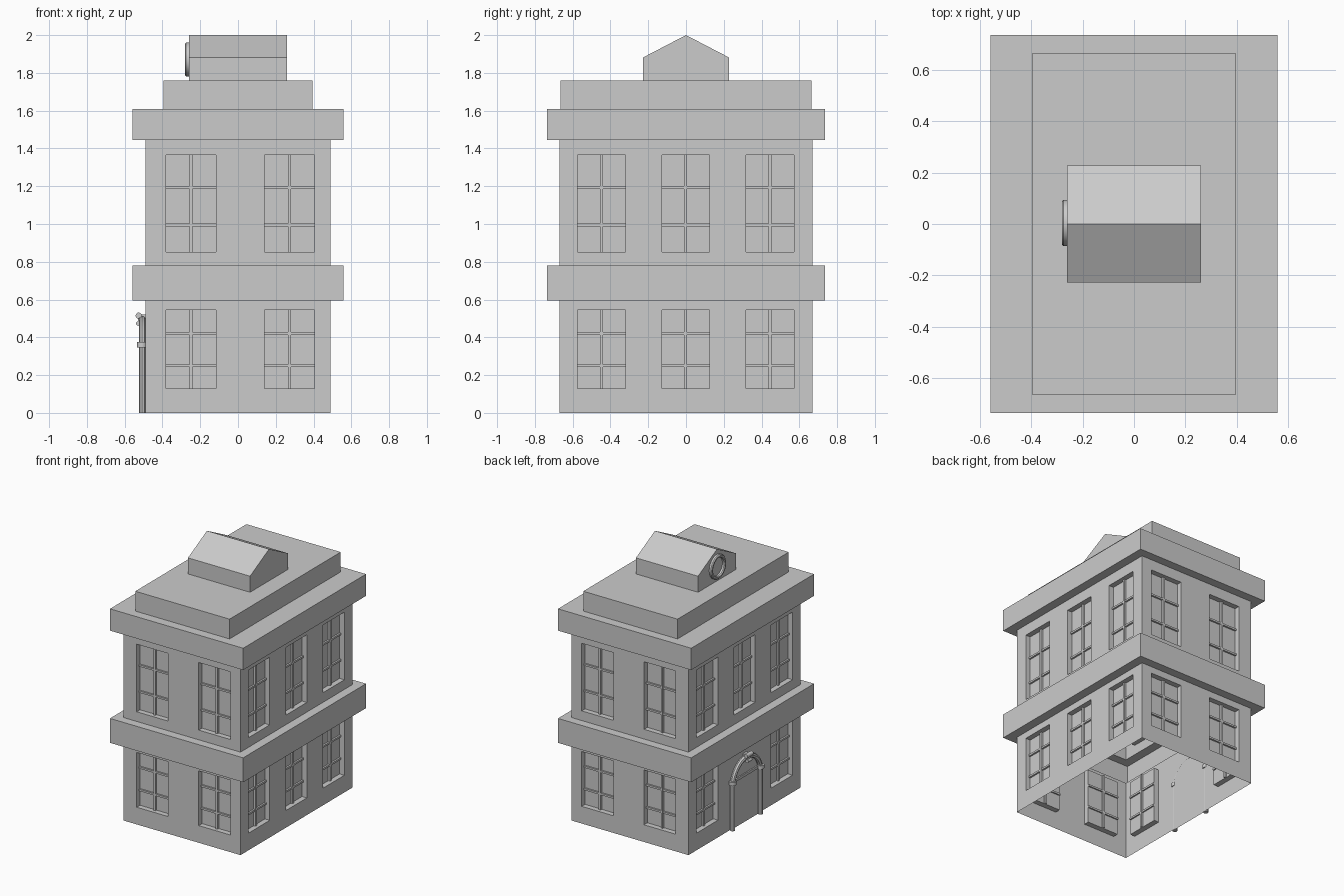
import bpy, bmesh
from math import pi, sin, cos
from mathutils import Matrix, Vector

if "Cube" in bpy.data.objects:
    bpy.data.objects.remove(bpy.data.objects["Cube"])

HX, HY = 0.49, 0.67      # wall half sizes
DEPTH = 0.04             # window recess


def finish(bm, name, smooth=False, normals=True):
    if normals:
        bmesh.ops.recalc_face_normals(bm, faces=bm.faces)
    me = bpy.data.meshes.new(name)
    bm.to_mesh(me)
    bm.free()
    ob = bpy.data.objects.new(name, me)
    bpy.context.collection.objects.link(ob)
    if smooth:
        bpy.context.view_layer.objects.active = ob
        ob.select_set(True)
        bpy.ops.object.shade_smooth_by_angle()
        ob.select_set(False)
    return ob


def add_box(bm, lo, hi):
    lo, hi = Vector(lo), Vector(hi)
    size = hi - lo
    bmesh.ops.create_cube(bm, size=1, matrix=Matrix.Translation((lo + hi) / 2)
                          @ Matrix.Diagonal((*size, 1)))


def add_cyl(bm, centre, r, h, axis='Z', seg=20):
    rot = {'Z': Matrix(), 'X': Matrix.Rotation(pi / 2, 4, 'Y'),
           'Y': Matrix.Rotation(pi / 2, 4, 'X')}[axis]
    bmesh.ops.create_cone(bm, cap_ends=True, segments=seg, radius1=r, radius2=r,
                          depth=h, matrix=Matrix.Translation(centre) @ rot)


def wall(name, turn, half, dist, z0, z1, wins, wz, bars):
    """Wall facing -y with recessed windows, turned about z."""
    bm = bmesh.new()
    us = [-half] + [u for w in wins for u in w] + [half]
    zs = [z0, wz[0], wz[1], z1]

    def quad(*pts):
        bm.faces.new([bm.verts.new(p) for p in pts])

    for i in range(len(us) - 1):
        for j in range(3):
            a, b, c, d = us[i], us[i + 1], zs[j], zs[j + 1]
            hole = i % 2 == 1 and j == 1
            y, yp = -dist, -dist + DEPTH
            f = yp if hole else y
            quad((a, f, c), (b, f, c), (b, f, d), (a, f, d))
            if hole:                       # reveals
                quad((a, y, c), (b, y, c), (b, yp, c), (a, yp, c))
                quad((a, yp, d), (b, yp, d), (b, y, d), (a, y, d))
                quad((a, y, c), (a, yp, c), (a, yp, d), (a, y, d))
                quad((b, yp, c), (b, y, c), (b, y, d), (b, yp, d))
    bmesh.ops.remove_doubles(bm, verts=bm.verts, dist=1e-5)
    rot = Matrix.Rotation(turn * pi / 2, 4, 'Z')
    bm.transform(rot)
    finish(bm, name + "_wall", normals=False)

    # glazing bars
    bm = bmesh.new()
    f0, f1 = -dist + DEPTH - 0.015, -dist + DEPTH + 0.012
    for a, b in wins:
        m = (a + b) / 2
        add_box(bm, (m - 0.008, f0, wz[0]), (m + 0.008, f1, wz[1]))
        for z in bars:
            add_box(bm, (a, f0 + 0.002, z - 0.007), (b, f1 - 0.002, z + 0.007))
    bm.transform(rot)
    finish(bm, name + "_window_bars")


# four walls on two storeys
ends = [(-0.38, -0.117), (0.14, 0.405)]
back = [(-b, -a) for a, b in reversed(ends)]
side = [(-0.575, -0.32), (-0.128, 0.124), (0.317, 0.573)]
left = [(-b, -a) for a, b in reversed(side)]
for floor, z0, z1, wz, bars in (("lower", 0, 0.595, (0.13, 0.545), (0.42, 0.25)),
                                ("upper", 0.78, 1.445, (0.853, 1.365), (1.193, 0.995))):
    lw = [left[0], left[2]] if floor == "lower" else left
    wall(floor + "_front", 0, HX, HY, z0, z1, ends, wz, bars)
    wall(floor + "_right", 1, HY, HX, z0, z1, side, wz, bars)
    wall(floor + "_back", 2, HX, HY, z0, z1, back, wz, bars)
    wall(floor + "_left", 3, HY, HX, z0, z1, lw, wz, bars)


def stepped(name, rings, cap=False):
    """Skin stacked rectangles (half x, half y, z)."""
    bm = bmesh.new()
    loops = [[bm.verts.new((sx * x, sy * y, z)) for sx, sy in
              ((-1, -1), (1, -1), (1, 1), (-1, 1))] for x, y, z in rings]
    for lo, hi in zip(loops, loops[1:]):
        for i in range(4):
            k = (i + 1) % 4
            bm.faces.new((lo[i], lo[k], hi[k], hi[i]))
    if cap:
        bm.faces.new(loops[-1])
    finish(bm, name, normals=False)


# projecting bands and stepped roof
BX, BY = 0.558, 0.735
stepped("middle_band", [(HX, HY, 0.595), (BX, BY, 0.595), (BX, BY, 0.78), (HX, HY, 0.78)])
stepped("cornice_and_roof", [(HX, HY, 1.445), (BX, BY, 1.445), (BX, BY, 1.61),
                             (0.395, 0.665, 1.61), (0.395, 0.665, 1.76)], cap=True)

# gabled attic
bm = bmesh.new()
prof = [(-0.227, 1.76), (0.227, 1.76), (0.227, 1.882), (0, 2.0), (-0.227, 1.882)]
face = bm.faces.new([bm.verts.new((-0.26, y, z)) for y, z in prof])
ext = bmesh.ops.extrude_face_region(bm, geom=[face])
bmesh.ops.translate(bm, vec=(0.52, 0, 0),
                    verts=[v for v in ext["geom"] if isinstance(v, bmesh.types.BMVert)])
finish(bm, "attic")

# round attic window ring
bm = bmesh.new()
section = [(0.09, -0.258), (0.09, -0.274), (0.084, -0.281), (0.073, -0.281),
           (0.068, -0.274), (0.068, -0.258)]
N = 32
rows = [[bm.verts.new((x, 0.004 + r * cos(2 * pi * i / N), 1.871 + r * sin(2 * pi * i / N)))
         for r, x in section] for i in range(N)]
for i in range(N):
    p, q = rows[i], rows[(i + 1) % N]
    for k in range(len(section) - 1):
        bm.faces.new((p[k], p[k + 1], q[k + 1], q[k]))
finish(bm, "attic_window_ring", smooth=True)

# arched door panel on the left wall
R, SPRING = 0.166, 0.33
arch = [(R * cos(pi * i / 20), SPRING + R * sin(pi * i / 20)) for i in range(21)]
path = [(R, 0)] + arch + [(-R, 0)]
bm = bmesh.new()
bm.faces.new([bm.verts.new((-0.495, y, z)) for y, z in reversed(path)])
finish(bm, "door_panel", normals=False)

# tubular door frame
cu = bpy.data.curves.new("door_frame", 'CURVE')
cu.dimensions = '3D'
cu.bevel_depth = 0.018
cu.bevel_resolution = 2
cu.use_fill_caps = True
sp = cu.splines.new('POLY')
sp.points.add(len(path) - 1)
for p, (y, z) in zip(sp.points, path):
    p.co = (-0.507, y, z, 1)
frame = bpy.data.objects.new("door_frame", cu)
bpy.context.collection.objects.link(frame)
bpy.context.view_layer.objects.active = frame
frame.select_set(True)
bpy.ops.object.convert(target='MESH')
bpy.ops.object.shade_smooth_by_angle()
frame.select_set(False)

# post caps, transom and scroll keystone
bm = bmesh.new()
for s in (-1, 1):
    add_cyl(bm, (-0.508, s * R, 0.36), 0.026, 0.028)
add_box(bm, (-0.505, -R, 0.35), (-0.49, R, 0.37))
finish(bm, "door_caps_and_transom", smooth=True)
bm = bmesh.new()
add_box(bm, (-0.53, -0.02, 0.465), (-0.49, 0.02, 0.52))
add_cyl(bm, (-0.526, 0, 0.515), 0.016, 0.07, 'Y')
add_cyl(bm, (-0.528, 0, 0.473), 0.012, 0.045, 'Y')
finish(bm, "door_keystone", smooth=True)
